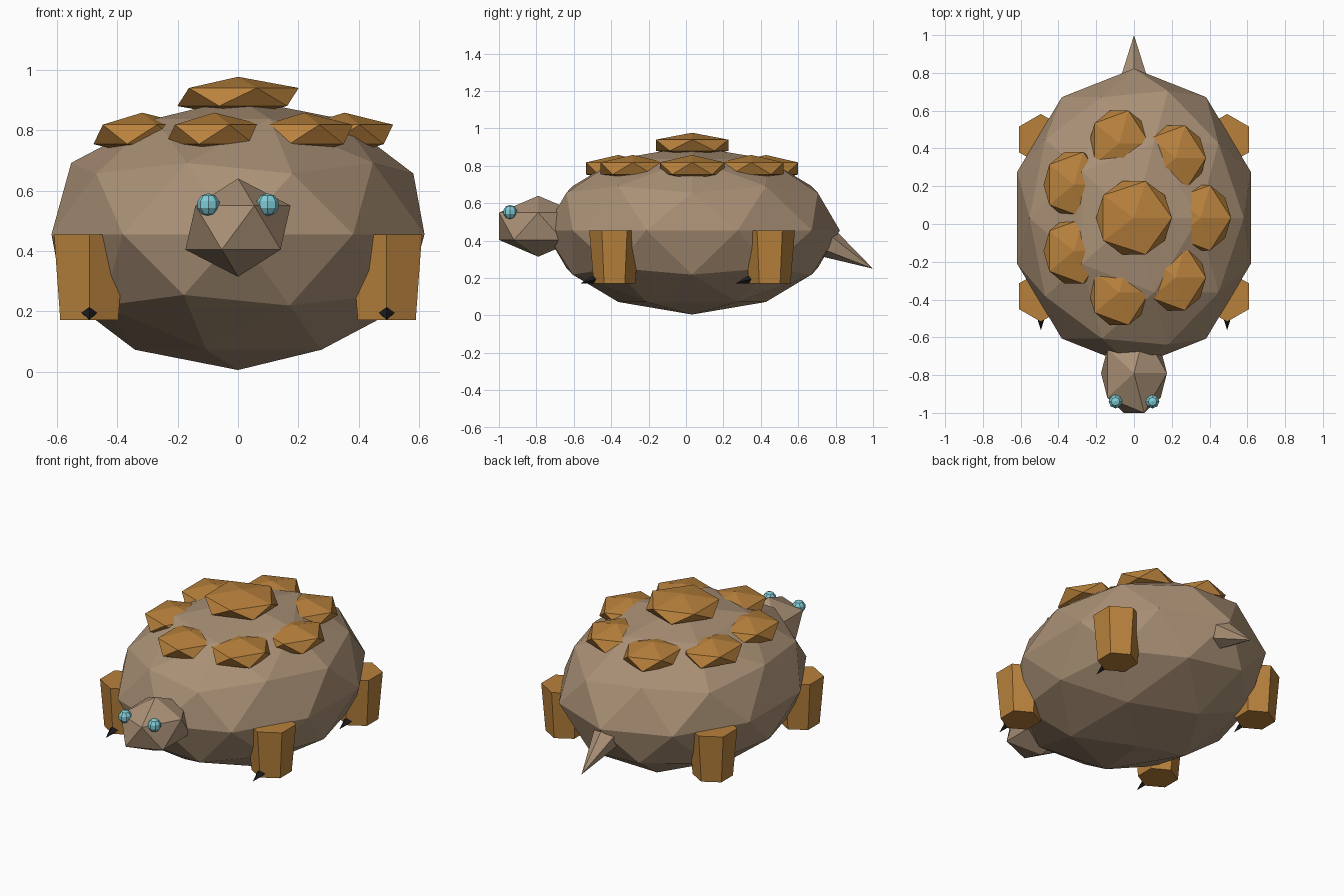
import bpy
from math import cos, sin, tau
from mathutils import Vector

if "Cube" in bpy.data.objects:
    bpy.data.objects.remove(bpy.data.objects["Cube"])

MID_Y = 0.0325  # middle of the body along y


def material(name, rgb):
    mat = bpy.data.materials.new(name)
    mat.use_nodes = True
    mat.diffuse_color = (*rgb, 1)
    mat.node_tree.nodes["Principled BSDF"].inputs["Base Color"].default_value = (*rgb, 1)
    return mat


skin = material("brown_skin", (0.40, 0.28, 0.18))
horn = material("ochre_horn", (0.48, 0.22, 0.045))
eye_blue = material("pale_blue", (0.22, 0.61, 0.68))
black = material("black", (0.012, 0.012, 0.014))


def finish(name, mat):
    obj = bpy.context.object
    obj.name = name
    obj.data.name = name
    obj.data.materials.append(mat)
    return obj


def ico(name, mat, location, scale, subdivisions=1):
    bpy.ops.mesh.primitive_ico_sphere_add(subdivisions=subdivisions, radius=1, location=location)
    bpy.context.object.scale = scale
    return finish(name, mat)


def cone_between(name, mat, base, tip, base_radius, tip_radius, sides):
    base, tip = Vector(base), Vector(tip)
    axis = tip - base
    bpy.ops.mesh.primitive_cone_add(vertices=sides, radius1=base_radius, radius2=tip_radius,
                                    depth=axis.length, location=(base + tip) / 2)
    obj = finish(name, mat)
    if axis.x or axis.y:
        obj.rotation_euler = axis.to_track_quat("Z", "Y").to_euler()
    return obj


# Body, head and tail
ico("body", skin, (0, MID_Y, 0.455), (0.65, 0.79, 0.45), 2)
ico("head", skin, (0, -0.79, 0.477), (0.195, 0.247, 0.163))
cone_between("tail", skin, (0, 0.70, 0.42), (0, 1.0, 0.25), 0.10, 0, 6)

# Shell plates: one on top and a ring of seven around it
ico("top_plate", horn, (0, MID_Y, 0.91), (0.225, 0.228, 0.067))
for i in range(7):
    a = tau * i / 7
    ico(f"ring_plate_{i + 1}", horn, (0.353 * cos(a), MID_Y + 0.405 * sin(a), 0.786),
        (0.18, 0.203, 0.072))

# Eyes, legs and claws on both sides
for side, s in (("left", 1), ("right", -1)):
    bpy.ops.mesh.primitive_uv_sphere_add(segments=8, ring_count=5, radius=0.038,
                                         location=(s * 0.098, -0.94, 0.553))
    finish(f"{side}_eye", eye_blue)
    for end, y in (("front", MID_Y - 0.415), ("back", MID_Y + 0.415)):
        x = s * 0.493
        cone_between(f"{end}_{side}_leg", horn, (x, y, 0.17), (x, y, 0.455), 0.111, 0.135, 6)
        cone_between(f"{end}_{side}_claw", black, (x, y - 0.09, 0.197), (x, y - 0.18, 0.172),
                     0.028, 0, 4)
